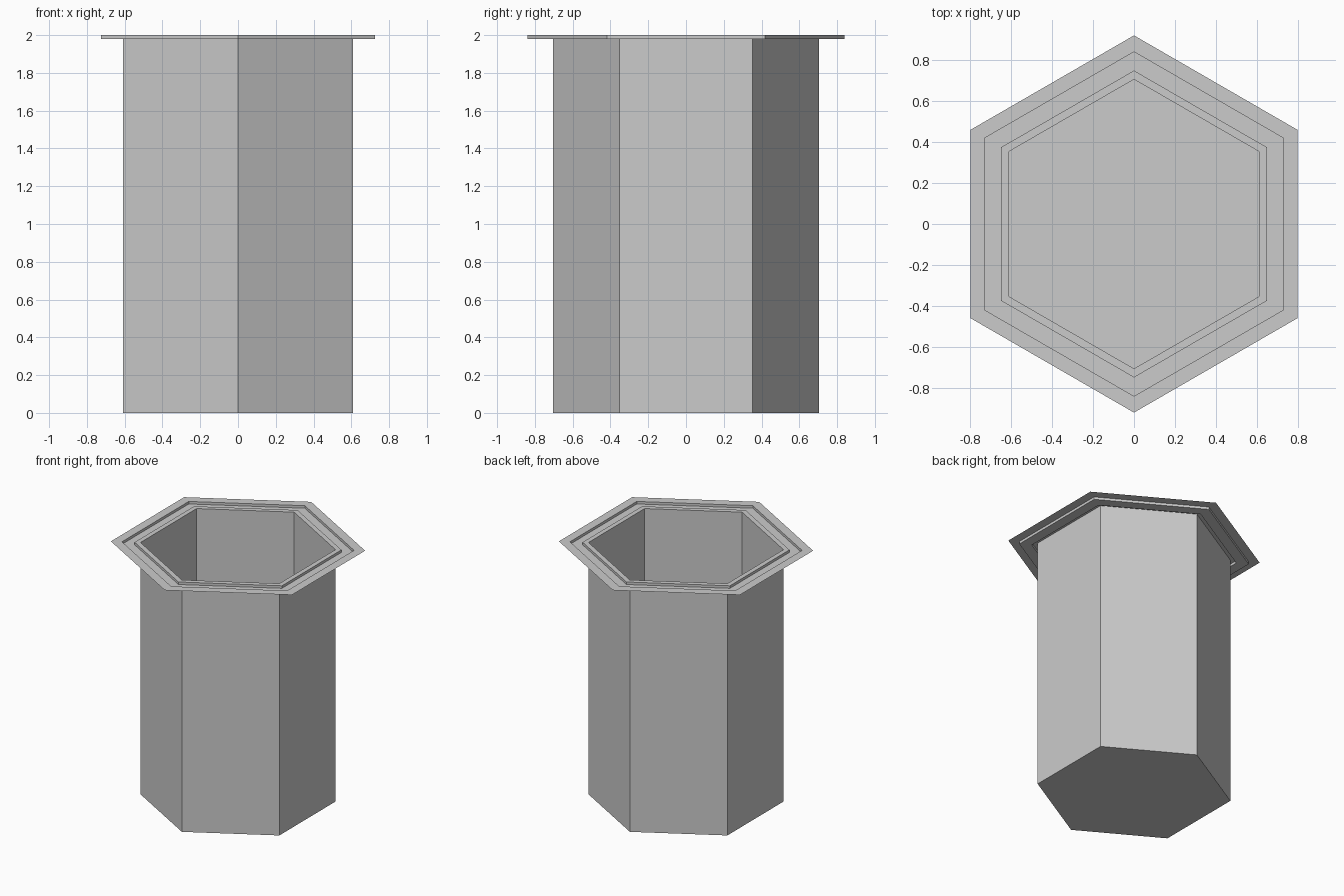
import bpy, bmesh
from math import cos, sin, pi

cube = bpy.data.objects.get("Cube")
if cube:
    bpy.data.objects.remove(cube)

SIDES = 6

grey = bpy.data.materials.new("light_grey")
grey.use_nodes = True
colour = (0.6, 0.6, 0.6, 1)
grey.diffuse_color = colour
grey.node_tree.nodes["Principled BSDF"].inputs["Base Color"].default_value = colour


def hex_shell(name, profile, closed_base=False):
    """Sweep a (corner radius, height) profile around a hexagon."""
    bm = bmesh.new()
    rings = []
    for r, z in profile:
        angles = [pi / 2 + 2 * pi * i / SIDES for i in range(SIDES)]
        rings.append([bm.verts.new((r * cos(a), r * sin(a), z)) for a in angles])
    for low, high in zip(rings, rings[1:]):
        for i in range(SIDES):
            j = (i + 1) % SIDES
            bm.faces.new((low[i], low[j], high[j], high[i]))
    if closed_base:
        bm.faces.new(rings[0][::-1])
    mesh = bpy.data.meshes.new(name)
    bm.to_mesh(mesh)
    bm.free()
    mesh.materials.append(grey)
    obj = bpy.data.objects.new(name, mesh)
    bpy.context.collection.objects.link(obj)
    return obj


TOP, GROOVE = 2.0, 1.98
BODY, LIP, CHANNEL, FLANGE = 0.704, 0.747, 0.838, 0.918

# Thin-walled hexagonal cup with a closed base
hex_shell("cup_body", [(BODY, 0), (BODY, TOP)], closed_base=True)

# Folded rim: raised lip, sunken groove, then flat outer flange
hex_shell("folded_rim", [(FLANGE, TOP), (CHANNEL, TOP), (CHANNEL, GROOVE),
                         (LIP, GROOVE), (LIP, TOP), (BODY, TOP)])
